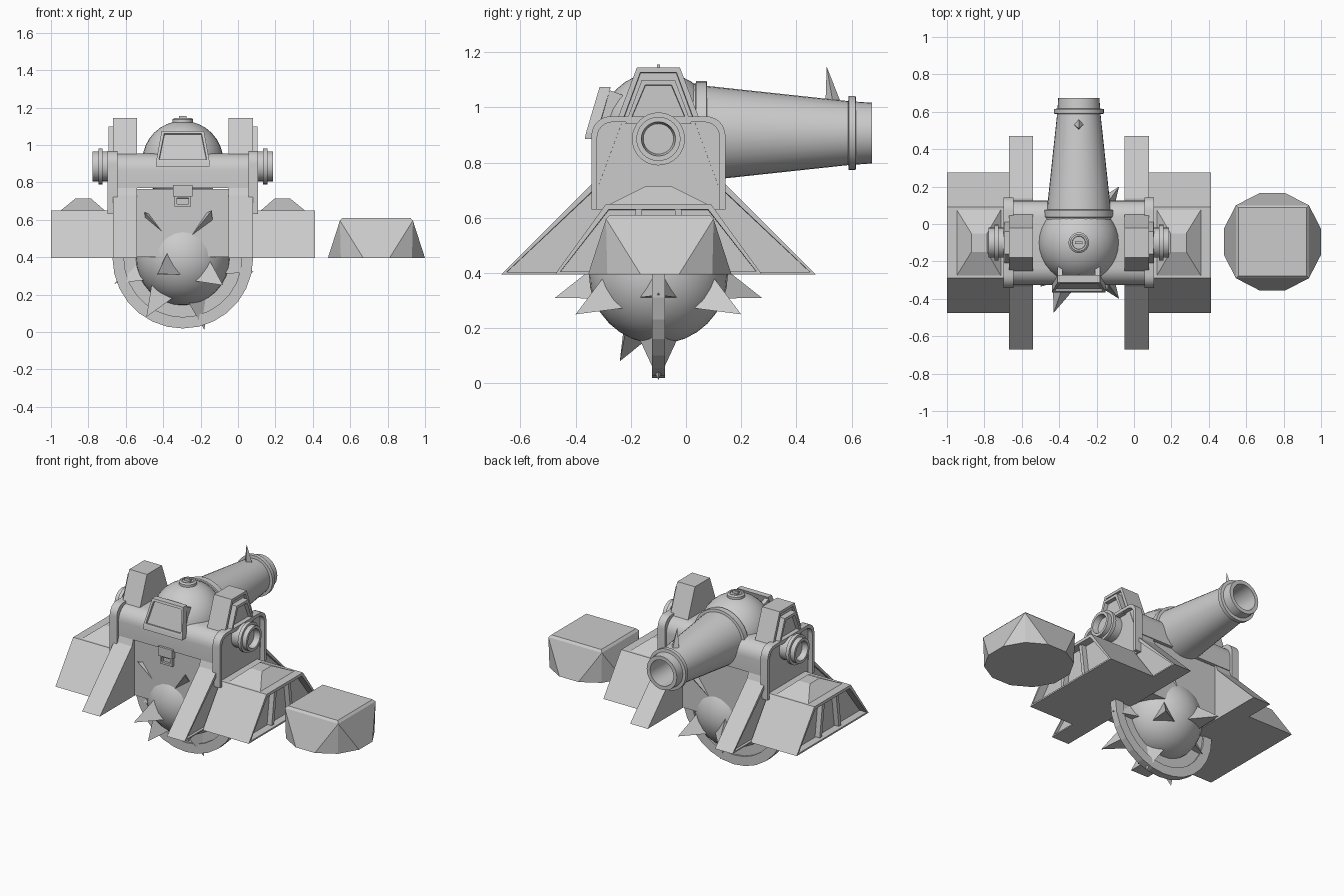
import bpy, bmesh, math
from mathutils import Vector

if "Cube" in bpy.data.objects:
    bpy.data.objects.remove(bpy.data.objects["Cube"])

CX, CY = -0.295, -0.10          # centre of the machine
mat = bpy.data.materials.new("plain_grey")
mat.diffuse_color = (0.6, 0.6, 0.6, 1)
mat.use_nodes = True
mat.node_tree.nodes["Principled BSDF"].inputs["Base Color"].default_value = mat.diffuse_color


def finish(name, bm, smooth=False):
    bmesh.ops.remove_doubles(bm, verts=bm.verts, dist=1e-5)
    bmesh.ops.recalc_face_normals(bm, faces=bm.faces)
    me = bpy.data.meshes.new(name)
    bm.to_mesh(me)
    bm.free()
    ob = bpy.data.objects.new(name, me)
    bpy.context.collection.objects.link(ob)
    me.materials.append(mat)
    if smooth:
        bpy.ops.object.select_all(action='DESELECT')
        ob.select_set(True)
        bpy.context.view_layer.objects.active = ob
        bpy.ops.object.shade_smooth_by_angle(angle=math.radians(35))
    return ob


def prism(name, pts, axis, a, b, insets=(), inset_dir=None, smooth=False):
    """Extrude a 2D outline along x (pts=y,z) or y (pts=x,z)."""
    bm = bmesh.new()
    def at(p, t):
        return (t, p[0], p[1]) if axis == 'x' else (p[0], t, p[1])
    A = [bm.verts.new(at(p, a)) for p in pts]
    B = [bm.verts.new(at(p, b)) for p in pts]
    n = len(pts)
    bm.faces.new(A)
    bm.faces.new(B)
    for i in range(n):
        bm.faces.new((A[i], A[(i + 1) % n], B[(i + 1) % n], B[i]))
    bmesh.ops.recalc_face_normals(bm, faces=bm.faces)
    if inset_dir is not None:
        f = [f for f in bm.faces if f.normal.dot(Vector(inset_dir)) > 0.9]
        for th, dp in insets:
            bmesh.ops.inset_region(bm, faces=f, thickness=th, depth=dp)
    return finish(name, bm, smooth)


def lathe(name, prof, origin, axis, n=32, s=1):
    """Spin (radius, distance) points round an axis."""
    bm = bmesh.new()
    rings = []
    for r, t in prof:
        ring = []
        for k in range(n):
            c, d = r * math.cos(2 * math.pi * k / n), r * math.sin(2 * math.pi * k / n)
            v = {'x': (s * t, c, d), 'y': (c, t, d), 'z': (c, d, t)}[axis]
            ring.append(bm.verts.new(Vector(origin) + Vector(v)))
        rings.append(ring)
    for p, q in zip(rings, rings[1:]):
        for k in range(n):
            bm.faces.new((p[k], p[(k + 1) % n], q[(k + 1) % n], q[k]))
    return finish(name, bm, True)


def hull(name, pts):
    bm = bmesh.new()
    for p in pts:
        bm.verts.new(p)
    r = bmesh.ops.convex_hull(bm, input=bm.verts)
    bmesh.ops.dissolve_limit(bm, angle_limit=0.01, verts=bm.verts, edges=bm.edges)
    return finish(name, bm)


def box(name, x0, x1, y0, y1, z0, z1):
    return hull(name, [(x, y, z) for x in (x0, x1) for y in (y0, y1) for z in (z0, z1)])


def spike(name, base, tip, r, n, roll=0.0):
    base, tip = Vector(base), Vector(tip)
    q = (tip - base).to_track_quat('Z', 'Y')
    pts = [tip]
    for k in range(n):
        a = 2 * math.pi * k / n + roll
        pts.append(base + q @ Vector((r * math.cos(a), r * math.sin(a), 0)))
    return hull(name, pts)


def arch(hw, top, bot, r, n=6):
    """Arch outline with rounded upper corners, as (y, z)."""
    p = [(CY - hw, bot)]
    for cy, a0 in ((CY - hw + r, 180), (CY + hw - r, 90)):
        for k in range(n + 1):
            a = math.radians(a0 - 90 * k / n)
            p.append((cy + r * math.cos(a), top - r + r * math.sin(a)))
    return p + [(CY + hw, bot)]


# central chest and rounded lid
prism("chest_lid", arch(0.225, 0.955, 0.77, 0.09), 'x', CX - 0.37, CX + 0.37, smooth=True)
box("chest_body", CX - 0.37, CX + 0.37, CY - 0.21, CY + 0.21, 0.64, 0.765)
box("chest_lower", CX - 0.25, CX + 0.25, CY - 0.21, CY + 0.21, 0.40, 0.66)
box("latch_upper", CX - 0.052, CX + 0.052, CY - 0.24, CY - 0.2, 0.725, 0.785)
prism("latch_lower", [(CX - 0.045, 0.67), (CX + 0.045, 0.67), (CX + 0.045, 0.73), (CX - 0.045, 0.73)],
      'y', CY - 0.23, CY - 0.2, [(0.02, 0), (0.001, -0.015)], (0, -1, 0))

# parts repeated on both sides
for s, side in ((1, "right"), (-1, "left")):
    X = lambda d: CX + s * d
    out = (s, 0, 0)
    slab = [(CY - 0.57, 0.395), (CY - 0.235, 0.73), (CY - 0.078, 1.145),
            (CY + 0.078, 1.145), (CY + 0.235, 0.73), (CY + 0.57, 0.395)]
    prism(side + "_support", slab, 'x', X(0.245), X(0.374), [(0.022, 0), (0.002, -0.015)], out)
    # arched trim strip
    o, i = arch(0.243, 0.968, 0.63, 0.07), arch(0.222, 0.947, 0.63, 0.055)
    prism(side + "_arch_trim", o + i[::-1], 'x', X(0.35), X(0.402), smooth=True)
    prism(side + "_arch_panel", arch(0.225, 0.95, 0.63, 0.055), 'x', X(0.35), X(0.372), smooth=True)
    prism(side + "_cap_plate", [(CY - 0.12, 0.94), (CY - 0.06, 1.1), (CY + 0.06, 1.1), (CY + 0.12, 0.94)],
          'x', X(0.35), X(0.398), [(0.022, 0), (0.002, -0.025)], out)
    # trunnion hub
    lathe(side + "_trunnion", [(0, 0.36), (0.08, 0.36), (0.08, 0.43), (0.096, 0.43), (0.096, 0.452),
                               (0.08, 0.452), (0.08, 0.482), (0.062, 0.482), (0.055, 0.445), (0, 0.445)],
          (CX, CY, 0.886), 'x', 32, s)
    # side pod with recessed end and struts
    pod = [(CY - 0.375, 0.395), (CY - 0.19, 0.65), (CY + 0.19, 0.65), (CY + 0.375, 0.395)]
    prism(side + "_pod", pod, 'x', X(0.37), X(0.706), [(0.022, 0), (0.002, -0.05)], out)
    for k in (-1, 1):
        prism(side + "_pod_strut", [(CY + k * 0.10 - 0.012, 0.41), (CY + k * 0.07 - 0.012, 0.635),
                                    (CY + k * 0.07 + 0.012, 0.635), (CY + k * 0.10 + 0.012, 0.41)],
              'x', X(0.65), X(0.69))
    hull(side + "_pod_bump", [(X(d), CY + y, 0.648) for d in (0.415, 0.655) for y in (-0.18, 0.18)] +
         [(X(d), CY + y, 0.713) for d in (0.49, 0.575) for y in (-0.05, 0.05)])

# breech ball
N = 16
ball = lambda r: [(r * math.sin(math.pi * k / N), -r * math.cos(math.pi * k / N)) for k in range(N + 1)]
lathe("breech_dome", ball(0.217), (CX, CY, 0.912), 'z')
lathe("dome_button", [(0, 1.10), (0.055, 1.10), (0.055, 1.137), (0.045, 1.145), (0.036, 1.145),
                      (0.034, 1.138), (0, 1.138)], (CX, CY, 0), 'z', 24)
box("button_knob", CX - 0.02, CX + 0.02, CY - 0.006, CY + 0.006, 1.13, 1.156)

# barrel with rings and bore
lathe("barrel", [(0, 0), (0.175, 0), (0.18, 0.035), (0.188, 0.037), (0.188, 0.075), (0.171, 0.077),
                 (0.116, 0.588), (0.134, 0.59), (0.134, 0.615), (0.114, 0.617), (0.110, 0.674),
                 (0.085, 0.674), (0.08, 0.45), (0, 0.45)], (CX, 0, 0.907), 'y')
spike("barrel_horn", (CX, 0.533, 1.015), (CX, 0.51, 1.148), 0.028, 4)

# tilted hatch at the front of the breech
hatch = [(CX + u * w, CY + y + d, z) for u in (-1, 1) for d in (0, 0.04)
         for w, y, z in ((0.143, -0.267, 0.885), (0.143, -0.262, 0.91), (0.113, -0.213, 1.075))]
h = hull("breech_hatch", hatch)
bm = bmesh.new()
bm.from_mesh(h.data)
bm.faces.ensure_lookup_table()
f = max((f for f in bm.faces if f.normal.y < -0.7), key=lambda f: f.calc_area())
bmesh.ops.inset_region(bm, faces=[f], thickness=0.02, depth=0)
bmesh.ops.inset_region(bm, faces=[f], thickness=0.003, depth=-0.012)
bm.to_mesh(h.data)
bm.free()
for s in (-1, 1):
    x = CX + s * 0.10
    prism("hatch_bracket", [(CY - 0.21, 1.075), (CY - 0.13, 1.045), (CY - 0.13, 1.00), (CY - 0.2, 1.02)],
          'x', x - 0.014, x + 0.014)
    prism("hatch_side", [(CY - 0.245, 0.89), (CY - 0.19, 1.06), (CY - 0.12, 1.0), (CY - 0.12, 0.89)],
          'x', CX + s * 0.09, CX + s * 0.115)

# spiked ball with guard ring
BZ = 0.395
lathe("spiked_ball", ball(0.252), (CX, CY, BZ), 'z')
tips = [(-0.43, -0.475, 0.31), (-0.08, -0.40, 0.25), (-0.08, 0.20, 0.25), (-0.43, 0.275, 0.31),
        (-0.49, -0.24, 0.08), (-0.18, -0.10, 0.012), (0.085, -0.10, 0.32), (-0.66, -0.10, 0.26),
        (-0.14, -0.355, 0.65), (-0.50, -0.335, 0.64), (-0.14, 0.155, 0.65)]
for t in tips:
    c = Vector((CX, CY, BZ))
    d = (Vector(t) - c).normalized()
    spike("ball_spike", c + d * 0.215, t, 0.088, 3, math.pi / 2)
half = lambda r: [(CX + r * math.cos(math.pi * (1 + k / 14)), BZ + r * math.sin(math.pi * (1 + k / 14)))
                  for k in range(15)]
prism("guard_rim", half(0.376) + half(0.315)[::-1], 'y', CY - 0.024, CY + 0.024)
prism("guard_web", half(0.33) + half(0.22)[::-1], 'y', CY - 0.012, CY + 0.012)

# separate block: square top blending into a twelve-sided foot
bx, by, R = 0.74, -0.095, 0.269
foot = [(bx + R * math.cos(math.radians(15 + 30 * k)), by + R * math.sin(math.radians(15 + 30 * k)), 0.395)
        for k in range(12)]
top = [(bx + u * w, by + v * w, z) for u in (-1, 1) for v in (-1, 1) for w, z in ((0.195, 0.596), (0.182, 0.61))]
hull("loose_block", foot + top)
